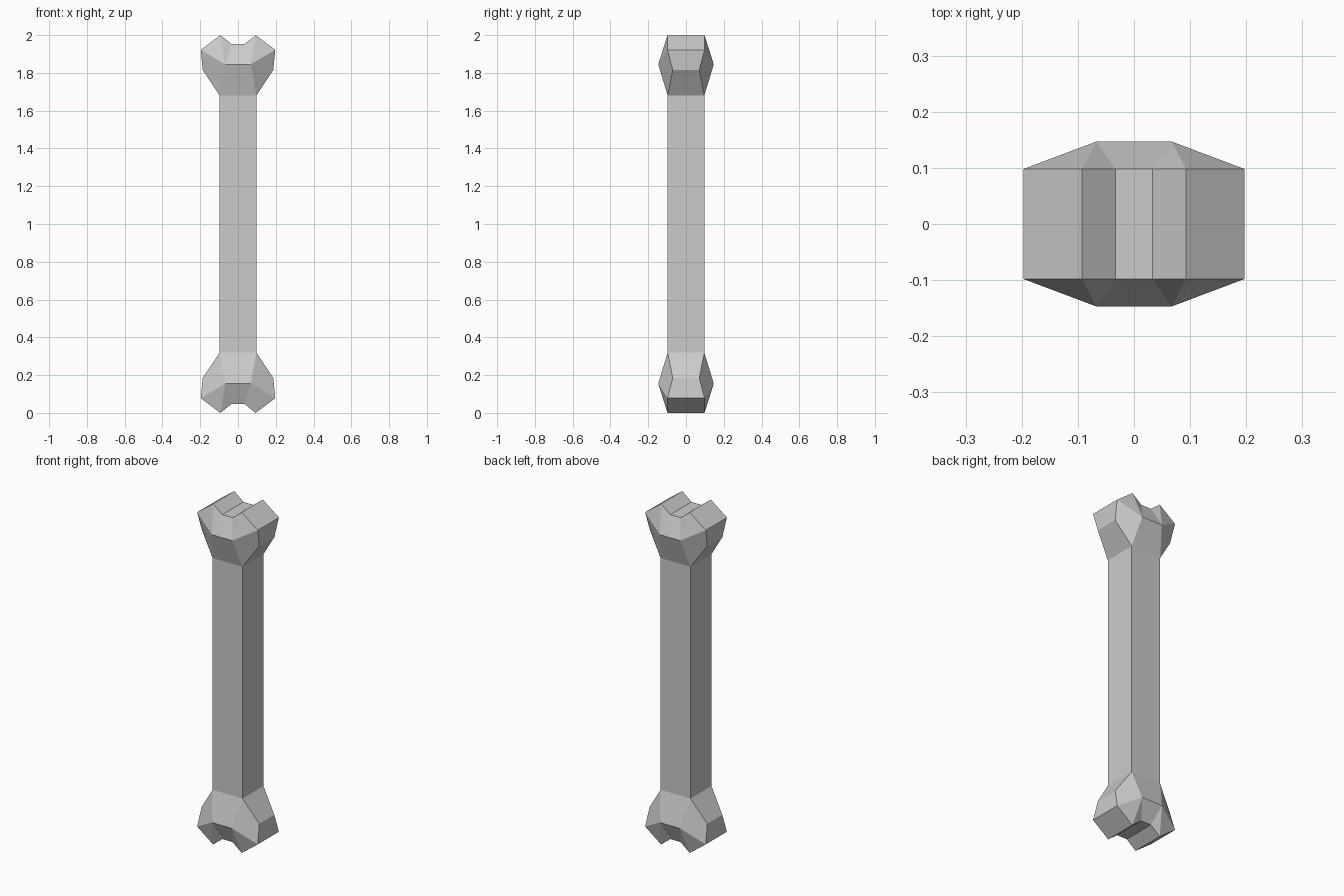
import bpy, bmesh
from mathutils import Matrix

if "Cube" in bpy.data.objects:
    bpy.data.objects.remove(bpy.data.objects["Cube"])

bm = bmesh.new()
V = lambda x, y, z: bm.verts.new((x, y, z))

# one eighth of the bone, measured from its middle: side profile (x, half depth, z)
profile = [(.097, .097, 0), (.097, .097, .68), (.187, .07, .815), (.197, .098, .922),
           (.093, .098, 1), (.033, .098, .952), (0, .098, .952)]
outer = [V(*p) for p in profile]
inner = [V(x, 0, z) for x, y, z in profile]
for i in range(len(profile) - 1):
    bm.faces.new((outer[i], outer[i + 1], inner[i + 1], inner[i]))

# bulging ridge on the front of the knuckle, and the shaft face
base, neck, cheek, rim, peak, notch, notch_mid = outer
ridge, ridge_mid = V(.067, .147, .845), V(0, .147, .845)
base_mid, neck_mid = V(0, .097, 0), V(0, .097, .68)
for f in [(base, neck, neck_mid, base_mid), (neck, ridge, ridge_mid, neck_mid),
          (neck, cheek, rim, ridge), (rim, peak, ridge), (peak, notch, ridge),
          (notch, notch_mid, ridge_mid, ridge)]:
    bm.faces.new(f)

# mirror to the full bone
for axis in range(3):
    copy = bmesh.ops.duplicate(bm, geom=bm.verts[:] + bm.edges[:] + bm.faces[:])
    for v in copy["geom"]:
        if isinstance(v, bmesh.types.BMVert):
            v.co[axis] *= -1
    bmesh.ops.remove_doubles(bm, verts=bm.verts[:], dist=.001)
bmesh.ops.recalc_face_normals(bm, faces=bm.faces[:])
bmesh.ops.dissolve_limit(bm, angle_limit=.005, verts=bm.verts[:], edges=bm.edges[:])
bmesh.ops.transform(bm, matrix=Matrix.Translation((0, 0, 1)), verts=bm.verts[:])

mesh = bpy.data.meshes.new("bone")
bm.to_mesh(mesh)
bm.free()
bpy.context.collection.objects.link(bpy.data.objects.new("bone", mesh))
